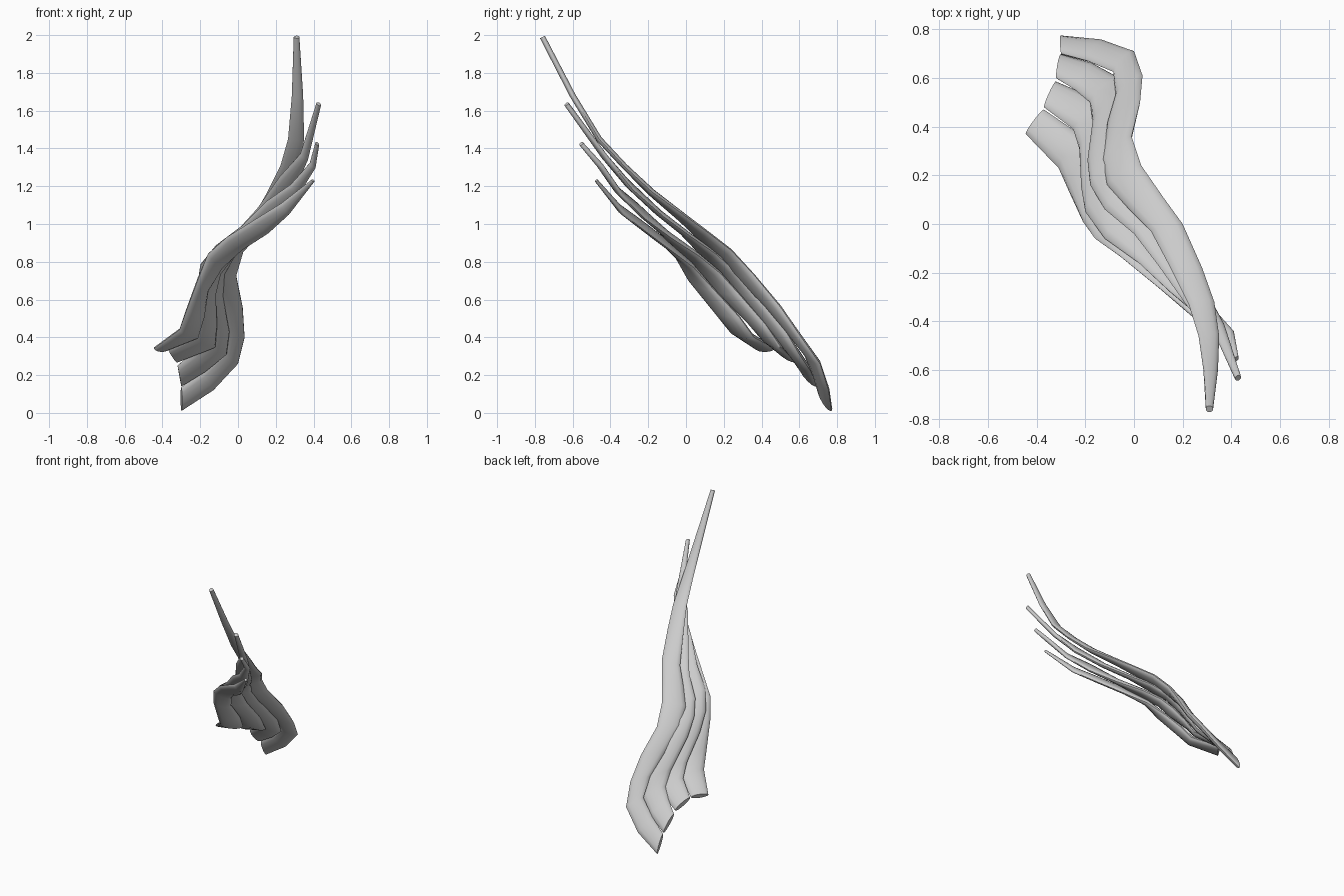
import bpy, bmesh, math
from mathutils import Vector

SIDES = 14


def strand(name, stations, flat=0.3):
    """Sweep a flattened oval along pairs of edge points (outer edge, inner edge)."""
    outer = [Vector(s[:3]) for s in stations]
    inner = [Vector(s[3:]) for s in stations]
    mid = [(a + b) / 2 for a, b in zip(outer, inner)]
    bm = bmesh.new()
    rings = []
    last = len(mid) - 1
    for i, c in enumerate(mid):
        tangent = mid[min(i + 1, last)] - mid[max(i - 1, 0)]
        half = (outer[i] - inner[i]) / 2
        w = half.length
        normal = tangent.cross(half).normalized() * max(flat * w, min(w, 0.016))
        rings.append([bm.verts.new(c + half * math.cos(t) + normal * math.sin(t))
                      for t in (2 * math.pi * k / SIDES for k in range(SIDES))])
    for r, s in zip(rings, rings[1:]):
        for k in range(SIDES):
            n = (k + 1) % SIDES
            bm.faces.new((r[k], r[n], s[n], s[k]))
    # End caps
    bm.faces.new(rings[0][::-1])
    bm.faces.new(rings[-1])
    bmesh.ops.recalc_face_normals(bm, faces=bm.faces[:])
    me = bpy.data.meshes.new(name)
    bm.to_mesh(me)
    bm.free()
    ob = bpy.data.objects.new(name, me)
    bpy.context.collection.objects.link(ob)
    bpy.ops.object.select_all(action='DESELECT')
    ob.select_set(True)
    bpy.context.view_layer.objects.active = ob
    bpy.ops.object.shade_smooth_by_angle(angle=math.radians(50))
    return ob


# Long top lock
strand("top_lock", [
    (-0.30, 0.77, 0.01, -0.30, 0.70, 0.135),
    (-0.13, 0.755, 0.12, -0.19, 0.67, 0.22),
    (0.00, 0.71, 0.26, -0.085, 0.625, 0.32),
    (0.035, 0.61, 0.40, -0.075, 0.53, 0.44),
    (0.025, 0.50, 0.56, -0.11, 0.41, 0.58),
    (-0.01, 0.36, 0.73, -0.13, 0.25, 0.73),
    (0.03, 0.24, 0.86, -0.11, 0.16, 0.83),
    (0.12, 0.11, 0.96, -0.02, 0.06, 0.93),
    (0.20, 0.00, 1.04, 0.07, -0.03, 1.02),
    (0.28, -0.18, 1.17, 0.15, -0.18, 1.16),
    (0.33, -0.32, 1.30, 0.225, -0.33, 1.31),
    (0.35, -0.46, 1.45, 0.265, -0.46, 1.45),
    (0.345, -0.60, 1.68, 0.285, -0.60, 1.68),
    (0.325, -0.76, 1.99, 0.295, -0.76, 1.99)])

# Second lock, tucked under the first
strand("upper_middle_lock", [
    (-0.30, 0.695, 0.14, -0.32, 0.60, 0.25),
    (-0.17, 0.66, 0.22, -0.24, 0.55, 0.32),
    (-0.06, 0.60, 0.31, -0.18, 0.50, 0.38),
    (-0.045, 0.53, 0.43, -0.17, 0.42, 0.47),
    (-0.08, 0.38, 0.62, -0.19, 0.25, 0.66),
    (-0.07, 0.27, 0.74, -0.18, 0.16, 0.77),
    (-0.01, 0.16, 0.84, -0.12, 0.06, 0.86),
    (0.09, 0.03, 0.93, 0.00, -0.04, 0.97),
    (0.20, -0.12, 1.04, 0.10, -0.17, 1.08),
    (0.30, -0.28, 1.18, 0.22, -0.34, 1.25),
    (0.37, -0.41, 1.34, 0.33, -0.45, 1.37),
    (0.44, -0.63, 1.63, 0.415, -0.635, 1.64)])

# Third lock
strand("lower_middle_lock", [
    (-0.32, 0.585, 0.27, -0.37, 0.48, 0.34),
    (-0.12, 0.50, 0.35, -0.25, 0.39, 0.42),
    (-0.11, 0.42, 0.47, -0.225, 0.31, 0.50),
    (-0.12, 0.28, 0.63, -0.215, 0.14, 0.66),
    (-0.09, 0.18, 0.74, -0.20, 0.05, 0.78),
    (-0.02, 0.07, 0.83, -0.12, -0.06, 0.88),
    (0.09, -0.07, 0.92, 0.02, -0.16, 0.99),
    (0.22, -0.22, 1.03, 0.15, -0.28, 1.12),
    (0.32, -0.34, 1.15, 0.28, -0.39, 1.21),
    (0.41, -0.44, 1.30, 0.38, -0.47, 1.32),
    (0.43, -0.55, 1.42, 0.41, -0.56, 1.43)])

# Short bottom lock
strand("bottom_lock", [
    (-0.37, 0.47, 0.34, -0.445, 0.37, 0.34),
    (-0.21, 0.36, 0.40, -0.31, 0.23, 0.44),
    (-0.18, 0.28, 0.51, -0.27, 0.14, 0.55),
    (-0.16, 0.15, 0.65, -0.21, 0.01, 0.71),
    (-0.08, 0.04, 0.77, -0.16, -0.06, 0.84),
    (0.02, -0.08, 0.86, -0.06, -0.13, 0.93),
    (0.16, -0.20, 0.95, 0.10, -0.26, 1.03),
    (0.27, -0.33, 1.05, 0.23, -0.37, 1.11),
    (0.405, -0.475, 1.225, 0.39, -0.475, 1.235)])
